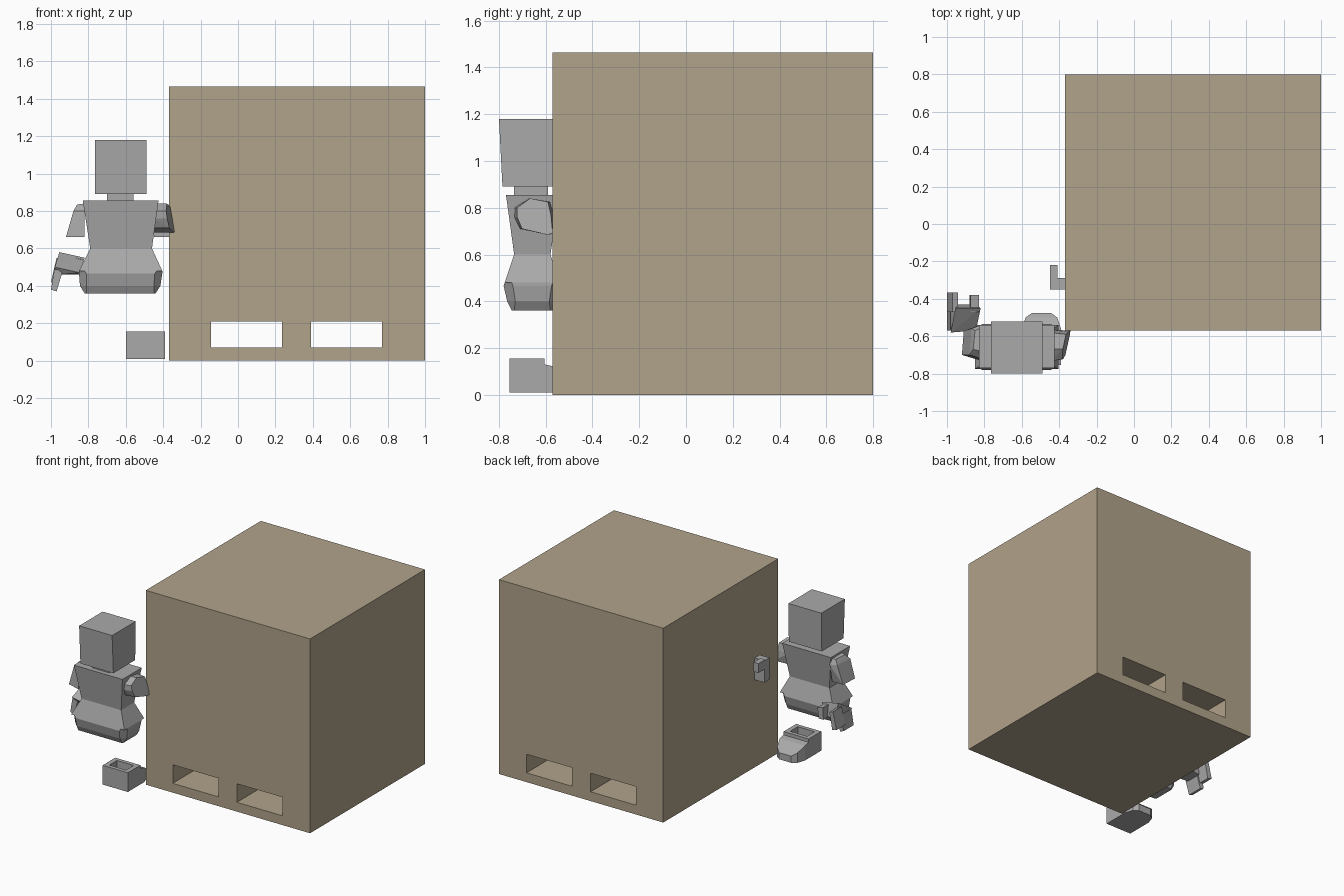
import bpy, bmesh

if "Cube" in bpy.data.objects:
    bpy.data.objects.remove(bpy.data.objects["Cube"])


def material(name, rgb):
    m = bpy.data.materials.new(name)
    m.diffuse_color = (*rgb, 1)
    m.use_nodes = True
    m.node_tree.nodes["Principled BSDF"].inputs["Base Color"].default_value = m.diffuse_color
    return m


TAN = material("tan crate", (0.44, 0.366, 0.258))
GREY = material("stone grey", (0.40, 0.40, 0.40))


def finish(bm, name, mat):
    bmesh.ops.recalc_face_normals(bm, faces=bm.faces[:])
    me = bpy.data.meshes.new(name)
    bm.to_mesh(me)
    bm.free()
    ob = bpy.data.objects.new(name, me)
    me.materials.append(mat)
    bpy.context.collection.objects.link(ob)
    return ob


def hull(name, pts, mat=GREY):
    bm = bmesh.new()
    verts = [bm.verts.new(p) for p in pts]
    res = bmesh.ops.convex_hull(bm, input=verts)
    junk = [v for v in res["geom_interior"] if isinstance(v, bmesh.types.BMVert)]
    bmesh.ops.delete(bm, geom=junk, context='VERTS')
    bmesh.ops.dissolve_limit(bm, angle_limit=0.02, verts=bm.verts[:], edges=bm.edges[:])
    return finish(bm, name, mat)


def box(name, x0, x1, y0, y1, z0, z1, mat=GREY):
    return hull(name, [(x, y, z) for x in (x0, x1) for y in (y0, y1) for z in (z0, z1)], mat)


def loft(name, rings, mat=GREY):
    """Stack of chamfered rectangles: (z, x0, x1, y0, y1, chamfer)."""
    bm = bmesh.new()
    loops = []
    for z, x0, x1, y0, y1, c in rings:
        p = [(x0 + c, y0), (x1 - c, y0), (x1, y0 + c), (x1, y1 - c),
             (x1 - c, y1), (x0 + c, y1), (x0, y1 - c), (x0, y0 + c)]
        loops.append([bm.verts.new((x, y, z)) for x, y in p])
    for a, b in zip(loops, loops[1:]):
        for i in range(8):
            j = (i + 1) % 8
            bm.faces.new((a[i], a[j], b[j], b[i]))
    bm.faces.new(loops[0])
    bm.faces.new(loops[-1])
    bmesh.ops.remove_doubles(bm, verts=bm.verts[:], dist=1e-4)
    return finish(bm, name, mat)


def cut(target, cutter):
    mod = target.modifiers.new("cut", 'BOOLEAN')
    mod.operation = 'DIFFERENCE'
    mod.solver = 'EXACT'
    mod.object = cutter
    cutter.hide_render = True
    cutter.hide_viewport = True


# Crate with two fork tunnels running front to back
crate = box("crate", -0.37, 1.0, -0.57, 0.80, 0, 1.465, TAN)
for i, (x0, x1) in enumerate(((-0.145, 0.235), (0.39, 0.77))):
    cut(crate, box(f"tunnel_cutter_{i}", x0, x1, -1, 1, 0.07, 0.21, TAN))

# Figure (faces +y): head and neck
loft("head", [(0.89, -0.765, -0.49, -0.785, -0.525, 0), (1.18, -0.765, -0.49, -0.80, -0.52, 0)])
box("neck", -0.70, -0.56, -0.735, -0.59, 0.84, 0.90)

# Torso with waist and flared hem, then chamfered pelvis
loft("torso", [(0.48, -0.85, -0.405, -0.775, -0.54, 0.0),
               (0.60, -0.79, -0.46, -0.735, -0.58, 0.0),
               (0.855, -0.83, -0.425, -0.77, -0.54, 0.0)])
loft("pelvis", [(0.36, -0.82, -0.44, -0.745, -0.57, 0.01),
                (0.40, -0.845, -0.415, -0.765, -0.55, 0.035),
                (0.465, -0.85, -0.405, -0.78, -0.535, 0.04),
                (0.48, -0.85, -0.405, -0.775, -0.54, 0.03)])

# Upper-arm stubs
hull("left_arm", [(-0.92, -0.70, 0.66), (-0.91, -0.57, 0.66), (-0.82, -0.73, 0.66), (-0.82, -0.57, 0.66),
                  (-0.88, -0.70, 0.80), (-0.87, -0.56, 0.80), (-0.86, -0.67, 0.835), (-0.85, -0.57, 0.835),
                  (-0.82, -0.72, 0.80), (-0.82, -0.54, 0.80), (-0.82, -0.68, 0.84), (-0.82, -0.56, 0.84)])
SIDE = [(-0.735, 0.80), (-0.67, 0.84), (-0.58, 0.825), (-0.565, 0.77),
        (-0.585, 0.685), (-0.71, 0.71), (-0.735, 0.76)]
hull("right_arm", [(-0.45, y, z) for y, z in SIDE] +
     [(-0.365 + 0.16 * (y + 0.65) - 0.15 * (z - 0.76), 0.85 * y - 0.0975, z) for y, z in SIDE] +
     [(-0.34, -0.57, 0.69)])

# Left hand: sloped palm, outer finger, two forward prongs
hull("left_palm", [(-0.955, -0.45, 0.58), (-0.82, -0.45, 0.55), (-0.845, -0.57, 0.47), (-0.98, -0.58, 0.50),
                   (-0.94, -0.43, 0.46), (-0.845, -0.43, 0.47), (-0.97, -0.55, 0.46), (-0.86, -0.54, 0.46)])
hull("left_outer_finger", [(x, y, z) for y in (-0.57, -0.45)
                           for x, z in ((-0.98, 0.50), (-0.94, 0.47), (-1.0, 0.38), (-0.97, 0.37))])
hull("left_outer_prong", [(x, y, z) for y in (-0.47, -0.365)
                          for x, z in ((-0.97, 0.55), (-0.94, 0.54), (-1.0, 0.42), (-0.965, 0.41))])
hull("left_inner_prong", [(x, y, z) for y in (-0.47, -0.38)
                          for x, z in ((-0.875, 0.55), (-0.83, 0.54), (-0.88, 0.46), (-0.84, 0.46))])

# Right hand resting against the crate
box("right_palm", -0.45, -0.36, -0.35, -0.29, 0.66, 0.825)
box("right_finger", -0.45, -0.41, -0.30, -0.22, 0.76, 0.83)

# Boot: hollow ankle block with a low sloped toe
boot = box("boot", -0.60, -0.39, -0.755, -0.605, 0.01, 0.155)
cut(boot, box("boot_cutter", -0.565, -0.425, -0.725, -0.635, 0.08, 0.3))
hull("boot_toe", [(sx + -0.495, y, z) for s, y, zt in ((0.105, -0.606, 0.13), (0.105, -0.56, 0.12),
                                                       (0.085, -0.50, 0.085), (0.05, -0.475, 0.06))
                  for sx in (-s, s) for z in (0.01, zt)])
